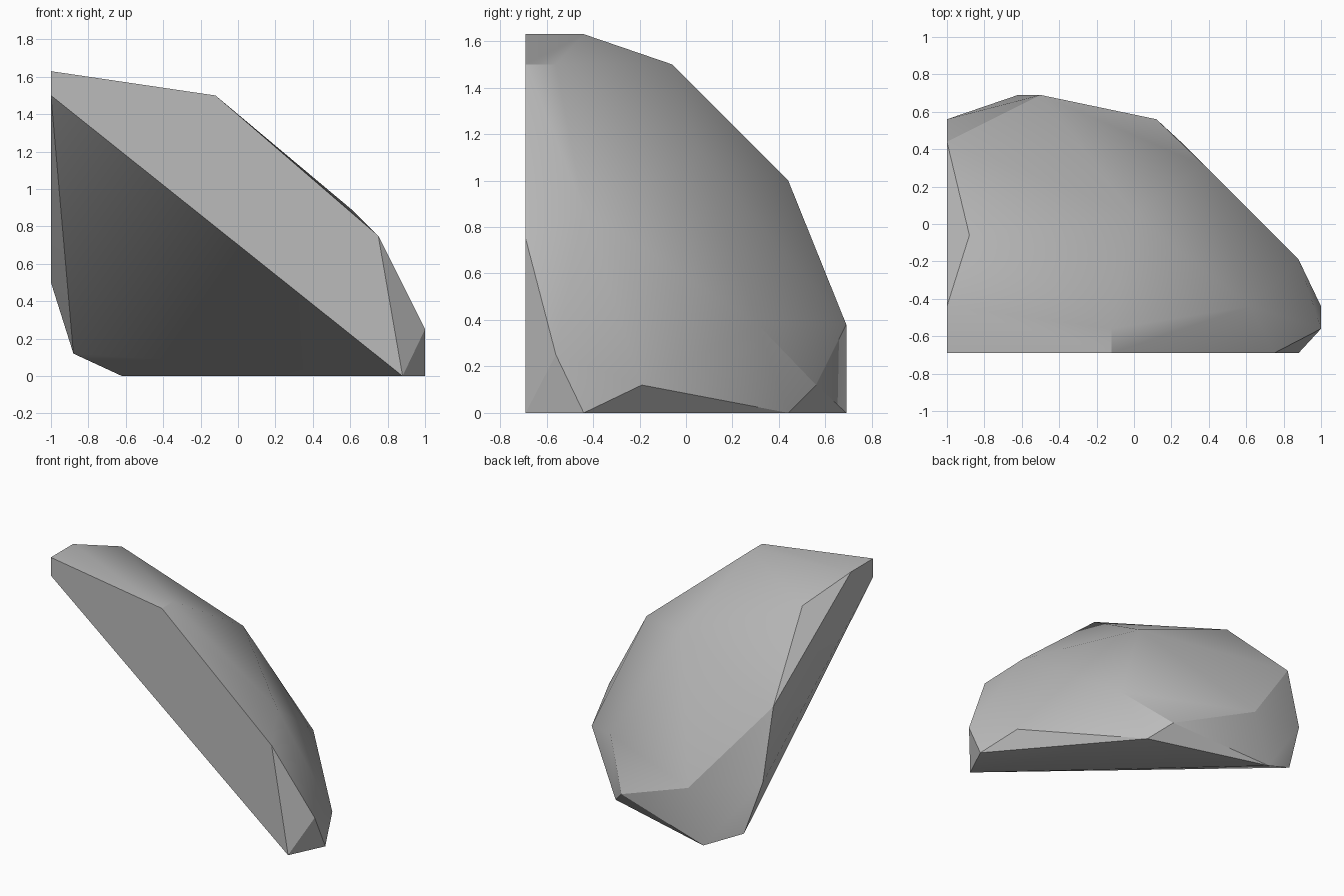
import bpy, bmesh, math

cube = bpy.data.objects.get("Cube")
if cube:
    bpy.data.objects.remove(cube, do_unlink=True)

# Stone colour
stone = bpy.data.materials.new("stone_grey")
stone.use_nodes = True
grey = (0.5, 0.5, 0.5, 1)
stone.diffuse_color = grey
stone.node_tree.nodes["Principled BSDF"].inputs["Base Color"].default_value = grey

# Corners of the convex shard, grouped by region
flat_front = [(-1, -.69, 1.63), (-1, -.69, 1.5), (-.12, -.69, 1.5),
              (.75, -.69, .75), (.88, -.69, 0)]
right_tip = [(1, -.56, .25), (1, -.44, 0), (.88, -.19, .12)]
crest = [(-1, -.44, 1.63), (-.12, -.56, 1.5), (-.88, -.06, 1.5),
         (.62, -.44, .88), (0, .06, 1.12), (.38, .31, .38)]
back = [(-1, .44, 1), (-1, .56, .5), (-.88, .6, .12), (-.62, .69, 0),
        (-.5, .69, .38), (.12, .56, .12), (.25, .44, 0)]

# Skin the corners with a convex hull
bm = bmesh.new()
for corner in flat_front + right_tip + crest + back:
    bm.verts.new(corner)
bmesh.ops.convex_hull(bm, input=bm.verts[:])
bmesh.ops.dissolve_limit(bm, angle_limit=math.radians(1),
                         verts=bm.verts[:], edges=bm.edges[:])
bmesh.ops.recalc_face_normals(bm, faces=bm.faces[:])
mesh = bpy.data.meshes.new("rock_shard")
bm.to_mesh(mesh)
bm.free()
mesh.materials.append(stone)

rock = bpy.data.objects.new("rock_shard", mesh)
bpy.context.collection.objects.link(rock)
bpy.context.view_layer.objects.active = rock
rock.select_set(True)
bpy.ops.object.shade_smooth_by_angle(angle=math.radians(30))
